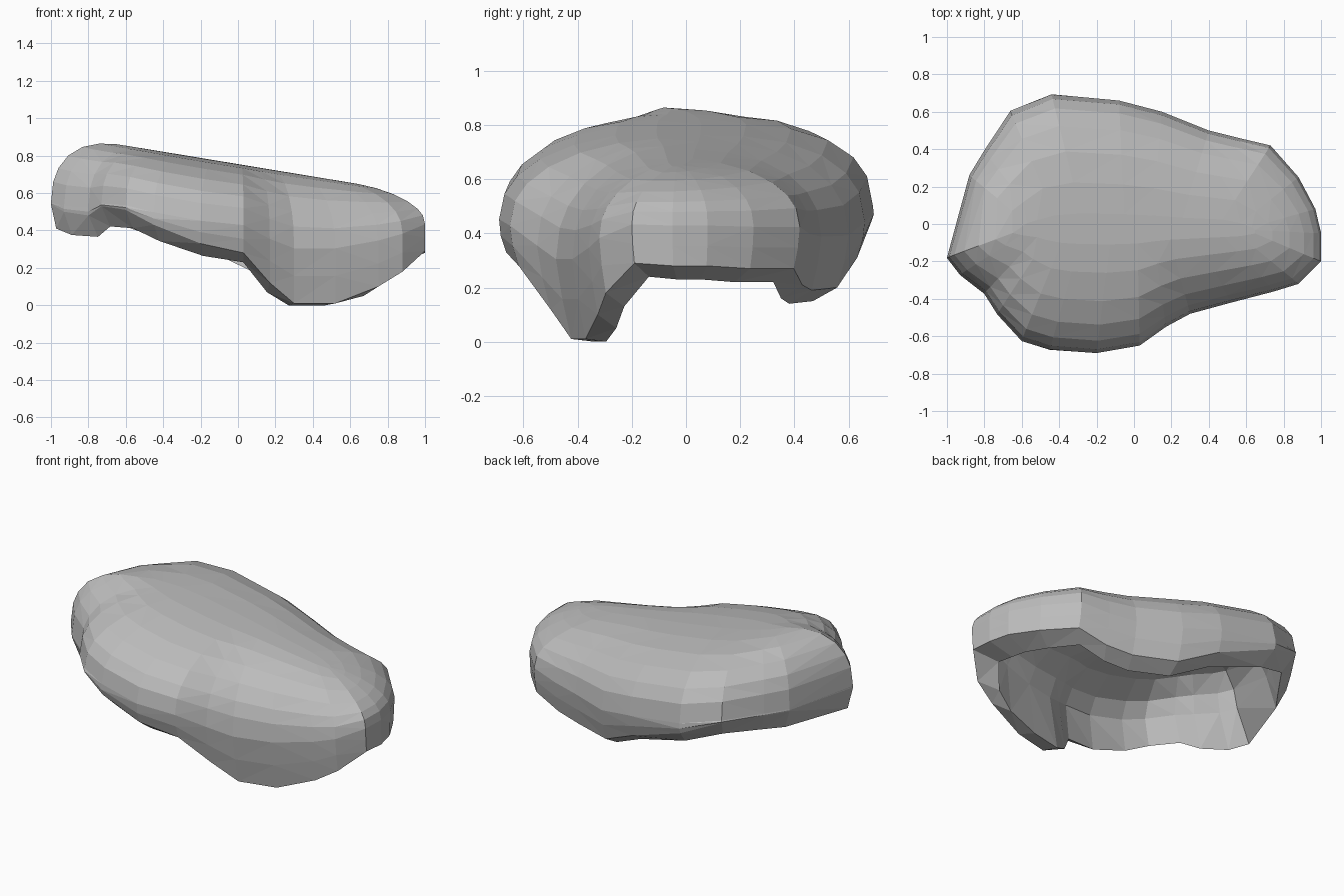
import bpy
import bmesh
from mathutils import Vector

cube = bpy.data.objects.get("Cube")
if cube:
    bpy.data.objects.remove(cube, do_unlink=True)

# Plan outline (x, y) with the height of the shell's lower edge
outline = [
    (1, -.2, .29), (1, -.05, .28), (.97, .08, .28), (.88, .25, .27),
    (.73, .42, .27), (.56, .46, .21), (.4, .5, .19), (.15, .6, .2),
    (-.08, .66, .31), (-.44, .69, .44), (-.66, .6, .53), (-.8, .39, .53),
    (-.88, .26, .53), (-1, -.18, .54), (-.93, -.27, .5), (-.8, -.37, .48),
    (-.73, -.48, .53), (-.6, -.62, .51), (-.45, -.67, .43), (-.2, -.69, .33),
    (.03, -.65, .28), (.17, -.55, .12), (.3, -.48, .01), (.52, -.42, .01),
    (.75, -.36, .1), (.88, -.32, .18),
]


def crown_height(x):
    """Height of the sloping crest along the length."""
    return .755 - .165 * x


def outer_point(x, y, edge, s):
    """Point on the dome: s runs from the crest (0) to the widest line (1)."""
    spine = Vector((.6 * x, -.03))
    p = spine.lerp(Vector((x, y)), s)
    low = .3 + .46 * edge
    rise = (1 - s ** (2.5 + .7 * y)) ** .45
    return Vector((p.x, p.y, low + (crown_height(p.x) - low) * rise))


def outer_edge(x, y, edge):
    """Lower edge of the skirt, tucked in further where it hangs lower."""
    return Vector((x, y * min(1, .88 + .25 * edge), edge))


def inner_edge(x, y, edge):
    """The rim slants inward and downward, widest at the low end."""
    p = outer_edge(x, y, edge)
    width = .09 + .06 * x ** 5
    pull = Vector((-.5 * x, -p.y, 0)).normalized() * width
    drop = .05 + .08 * max(0, -x)
    return Vector((p.x + pull.x, p.y + pull.y, max(0, p.z - drop)))


def inner_point(x, y, edge, s):
    """Inside surface, one wall thickness below the dome."""
    p = outer_point(x, y, edge, s)
    return Vector((p.x * .88, p.y * .87, p.z - .09 * (1 - .5 * s)))


# Rings from the crest over the dome, around the rim and back up inside
steps = [.12, .35, .58, .77, .9, .97, 1]
rings = [[outer_point(*row, s) for row in outline] for s in steps]
rings.append([outer_edge(*row).lerp(outer_point(*row, 1), .5)
              + Vector((0, .01 * row[1], 0)) for row in outline])
rings.append([outer_edge(*row) for row in outline])
rings.append([inner_edge(*row) for row in outline])
rings += [[inner_point(*row, s) for row in outline]
          for s in (.98, .88, .65, .3)]

bm = bmesh.new()
loops = [[bm.verts.new(p) for p in ring] for ring in rings]
count = len(outline)
for upper, lower in zip(loops, loops[1:]):
    for i in range(count):
        j = (i + 1) % count
        bm.faces.new((upper[i], lower[i], lower[j], upper[j]))

# Close the crest and the inside ceiling
bm.faces.new(loops[0])
bm.faces.new(reversed(loops[-1]))
bmesh.ops.triangulate(bm, faces=bm.faces[:])
bmesh.ops.recalc_face_normals(bm, faces=bm.faces[:])

mesh = bpy.data.meshes.new("curved_shell")
bm.to_mesh(mesh)
bm.free()
shell = bpy.data.objects.new("curved_shell", mesh)
bpy.context.collection.objects.link(shell)

# Plain grey finish
grey = bpy.data.materials.new("plain_grey")
grey.use_nodes = True
colour = (.5, .5, .5, 1)
grey.diffuse_color = colour
grey.node_tree.nodes["Principled BSDF"].inputs["Base Color"].default_value = colour
mesh.materials.append(grey)
